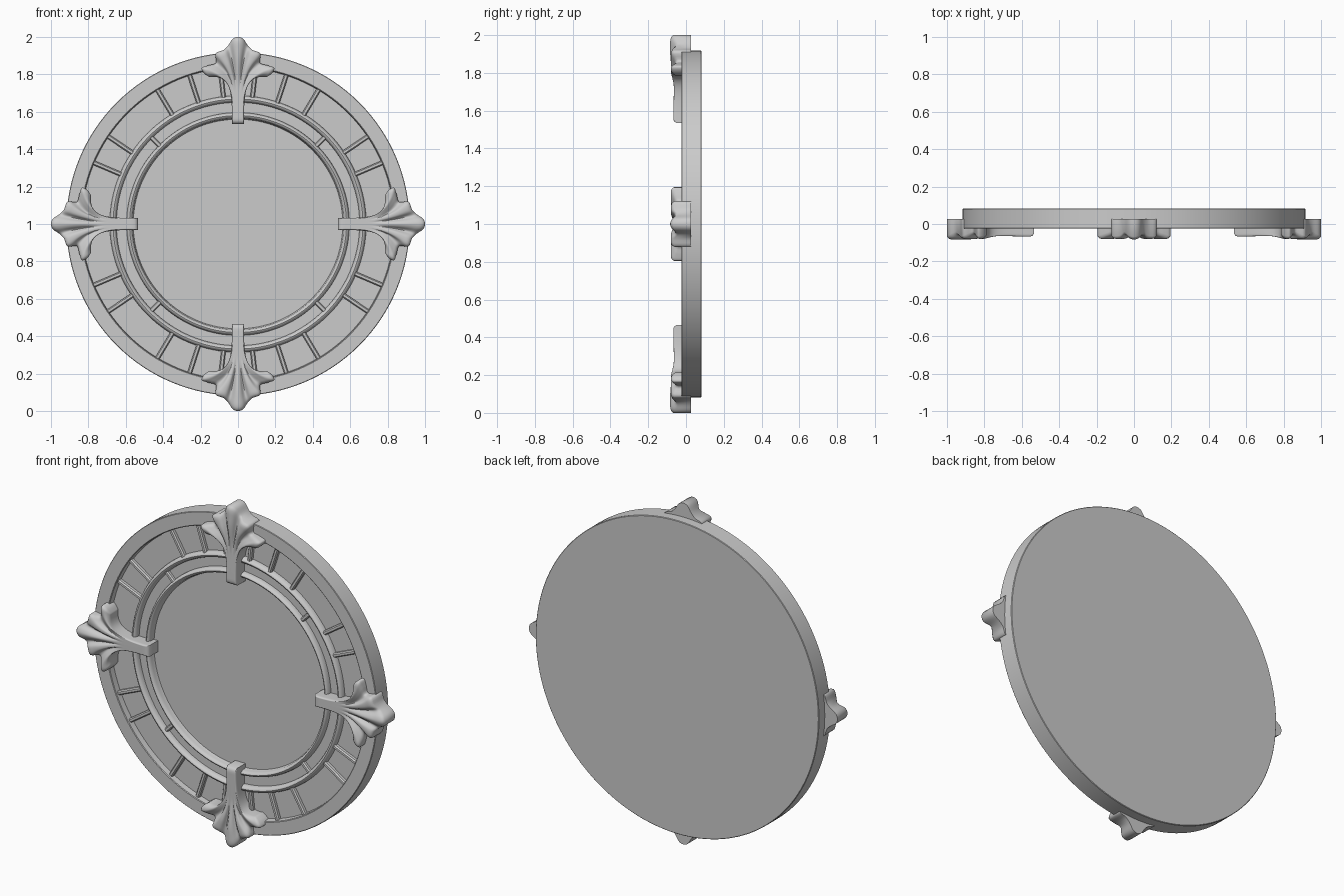
import bpy, bmesh, math
from mathutils import Vector, Matrix

if "Cube" in bpy.data.objects:
    bpy.data.objects.remove(bpy.data.objects["Cube"])


def finish(bm, name, angle=35):
    bmesh.ops.remove_doubles(bm, verts=bm.verts, dist=1e-5)
    bmesh.ops.recalc_face_normals(bm, faces=bm.faces)
    me = bpy.data.meshes.new(name)
    bm.to_mesh(me)
    bm.free()
    ob = bpy.data.objects.new(name, me)
    bpy.context.collection.objects.link(ob)
    ob.location = (0, 0, 1)
    bpy.ops.object.select_all(action='DESELECT')
    ob.select_set(True)
    bpy.context.view_layer.objects.active = ob
    bpy.ops.object.shade_smooth_by_angle(angle=math.radians(angle))
    return ob


def lathe(name, profile, steps=128):
    # revolve (radius, y) profile round the y axis
    bm = bmesh.new()
    vs = [bm.verts.new((r, y, 0)) for r, y in profile]
    es = [bm.edges.new(p) for p in zip(vs, vs[1:])]
    bmesh.ops.spin(bm, geom=vs + es, cent=(0, 0, 0), axis=(0, 1, 0),
                   angle=2 * math.pi, steps=steps, use_merge=True)
    return finish(bm, name)


def bead(r, w, y, top, n=8):
    # half-round moulding from radius r+w to r-w
    return [(r + w * math.cos(math.pi * i / n), y + (top - y) * math.sin(math.pi * i / n))
            for i in range(n + 1)]


# Round frame with raised rim, recessed band, two mouldings and mirror plate
FLOOR = 0.012
lathe("round_frame", [(0, 0.082), (0.915, 0.082), (0.918, 0.079), (0.918, -0.022), (0.915, -0.025),
                      (0.842, -0.025), (0.838, -0.022), (0.835, FLOOR)]
      + bead(0.668, 0.018, FLOOR, -0.02) + bead(0.58, 0.016, FLOOR, -0.02)
      + [(0.56, FLOOR + 0.01), (0, FLOOR + 0.01)])


# Radial ribs dividing the recessed bands
def ribs(name, angles, r0, r1, w, top):
    bm = bmesh.new()
    prof = [(-w, FLOOR + 0.005), (-w, top + 0.008), (-w * 0.5, top), (w * 0.5, top),
            (w, top + 0.008), (w, FLOOR + 0.005)]
    for a in angles:
        rot = Matrix.Rotation(math.radians(a), 4, 'Y')
        rings = [[bm.verts.new(rot @ Vector((x, y, r))) for x, y in prof] for r in (r0, r1)]
        for i in range(6):
            j = (i + 1) % 6
            bm.faces.new((rings[0][i], rings[0][j], rings[1][j], rings[1][i]))
        bm.faces.new(rings[0])
        bm.faces.new(rings[1])
    finish(bm, name, 30)


outer = []
for a in (6.5, 18, 31, 56, 67):
    outer += [a, -a, 180 - a, 180 + a]
ribs("outer_band_ribs", outer, 0.68, 0.84, 0.012, -0.012)
ribs("inner_band_ribs", (45, 135, 225, 315), 0.585, 0.66, 0.012, -0.01)


def catmull(pts, n):
    out = []
    for i in range(len(pts) - 1):
        a, b, c, d = (pts[max(0, min(len(pts) - 1, i + k))] for k in (-1, 0, 1, 2))
        for j in range(n):
            t = j / n
            out.append(0.5 * (2 * b + (c - a) * t + (2 * a - 5 * b + 4 * c - d) * t * t
                              + (3 * b - a - 3 * c + d) * t ** 3))
    return out + [pts[-1]]


# Fluted leaf clasp: strands fan out from a stem to a lobed edge (across, radius, front y)
EDGE = [Vector(p) for p in (
    (0.152, 0.785, -0.068), (0.182, 0.806, -0.078), (0.194, 0.834, -0.080), (0.160, 0.848, -0.068),
    (0.118, 0.862, -0.056), (0.120, 0.912, -0.078), (0.078, 0.930, -0.078), (0.052, 0.955, -0.058),
    (0.028, 0.990, -0.076), (0.0, 1.0, -0.084))]
SPAN = [Vector((-p.x, p.y, p.z)) for p in EDGE[:-1]] + EDGE[::-1]


def leaf_mesh():
    tips = catmull(SPAN, 4)
    n, m = len(tips), 32
    back_y = 0.026
    bm = bmesh.new()
    front, back = [], []
    for i, tip in enumerate(tips):
        s = 2 * i / (n - 1) - 1
        p0 = Vector((0.033 * s, 0.535))
        p1 = Vector((0.030 * s, 0.70))
        p2 = Vector((0.036 * s, 0.80))
        p3 = Vector((tip.x, tip.y))
        frow, brow = [], []
        for j in range(m + 1):
            t = j / m
            # finer spacing near both ends for the rounded edges
            t = 0.5 * t + 0.5 * (0.5 - 0.5 * math.cos(math.pi * t))
            q = 1 - t
            p = p0 * q ** 3 + p1 * 3 * t * q * q + p2 * 3 * t * t * q + p3 * t ** 3
            k = min(1, max(0, (t - 0.4) / 0.45))
            k = k * k * (3 - 2 * k)
            y = -0.068 + 0.01 * t * (1 - k) + (tip.z + 0.068) * k
            # soften the outline
            d = min((1 - abs(s)) / 0.25, t / 0.06, (1 - t) / 0.07, 1)
            y += 0.016 * (1 - math.sqrt(max(0, 1 - (1 - d) ** 2)))
            frow.append(bm.verts.new((p.x, y, p.y)))
            brow.append(bm.verts.new((p.x, back_y, p.y)))
        front.append(frow)
        back.append(brow)
    for i in range(n - 1):
        for j in range(m):
            for g in (front, back):
                bm.faces.new((g[i][j], g[i + 1][j], g[i + 1][j + 1], g[i][j + 1]))
    loop = ([(i, 0) for i in range(n)] + [(n - 1, j) for j in range(1, m + 1)]
            + [(i, m) for i in range(n - 2, -1, -1)] + [(0, j) for j in range(m - 1, 0, -1)])
    for (a, b), (c, d) in zip(loop, loop[1:] + loop[:1]):
        bm.faces.new((front[a][b], front[c][d], back[c][d], back[a][b]))
    return finish(bm, "leaf_clasp_top", 50)


# Four clasps at the quarters
leaf = leaf_mesh()
for q, name in enumerate(("right", "bottom", "left"), 1):
    ob = bpy.data.objects.new("leaf_clasp_" + name, leaf.data)
    ob.location = leaf.location
    ob.rotation_euler[1] = q * math.pi / 2
    bpy.context.collection.objects.link(ob)
